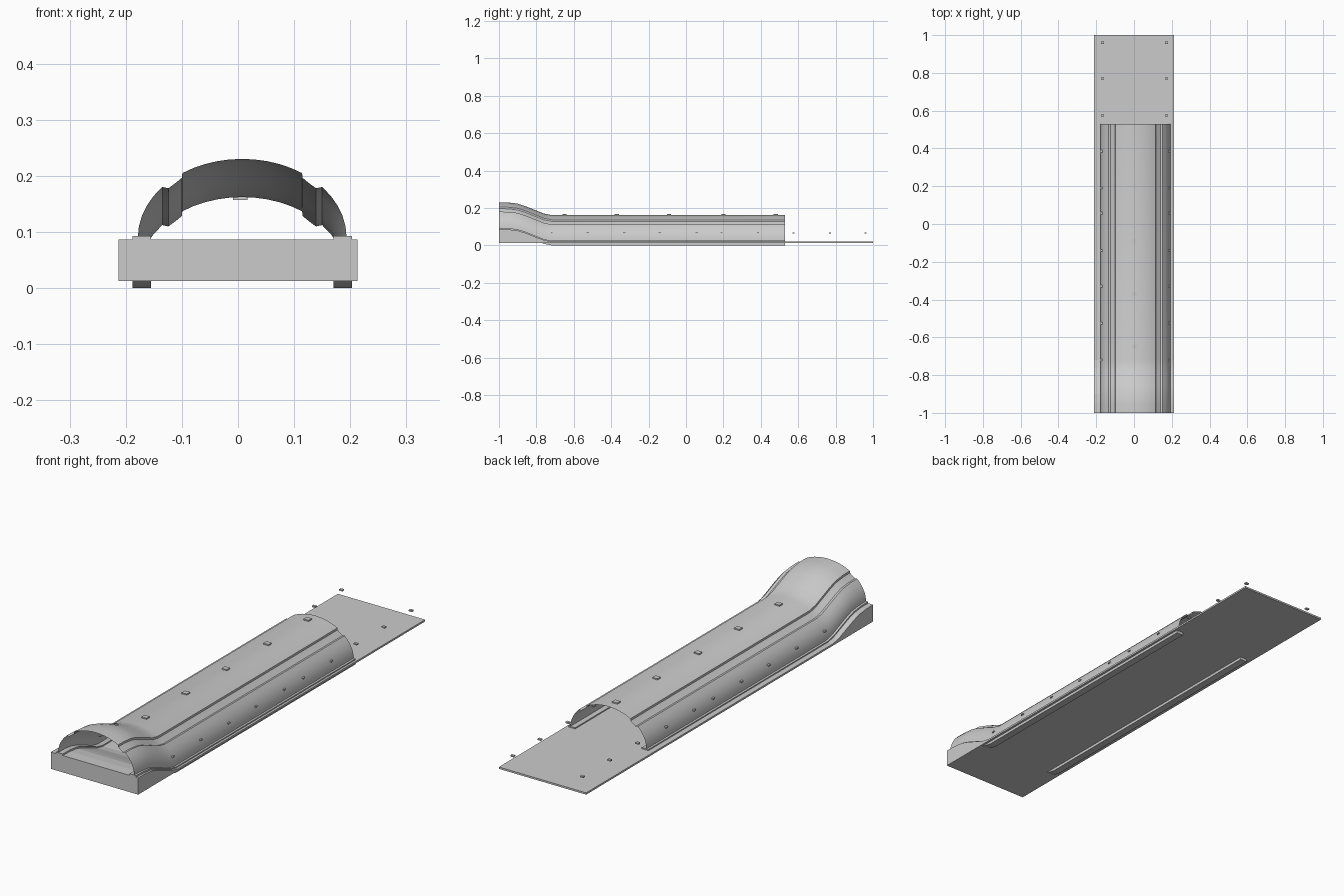
import bpy, math

if "Cube" in bpy.data.objects:
    bpy.data.objects.remove(bpy.data.objects["Cube"])

CX = 0.0075          # centre line of the cover
RX = 0.186           # half width of the cover
# (y, lift) path shared by the base, rails and cover
PATH = [(-1.0, 0.068), (-0.95, 0.067), (-0.9, 0.061), (-0.86, 0.048),
        (-0.8, 0.024), (-0.76, 0.008), (-0.72, 0.0), (0.53, 0.0)]


def make(name, verts, faces):
    me = bpy.data.meshes.new(name)
    me.from_pydata(verts, [], faces)
    me.update()
    ob = bpy.data.objects.new(name, me)
    bpy.context.collection.objects.link(ob)
    return ob


def smooth(ob, angle=35):
    bpy.ops.object.select_all(action='DESELECT')
    ob.select_set(True)
    bpy.context.view_layer.objects.active = ob
    bpy.ops.object.shade_smooth_by_angle(angle=math.radians(angle))


def sweep(name, section, closed=False):
    """Carry an x/z section along PATH, lifting it with the ramp."""
    n = len(section)
    verts = [(x, y, z + lift) for y, lift in PATH for x, z in section]
    faces = []
    for i in range(len(PATH) - 1):
        for j in range(n if closed else n - 1):
            k = (j + 1) % n
            faces.append((i*n + j, i*n + k, (i+1)*n + k, (i+1)*n + j))
    if closed:
        faces += [tuple(range(n))[::-1],
                  tuple(range((len(PATH)-1)*n, len(PATH)*n))]
    ob = make(name, verts, faces)
    smooth(ob)
    return ob


def box(name, loc, size):
    x, y, z = (s / 2 for s in size)
    v = [(loc[0]+a*x, loc[1]+b*y, loc[2]+c*z)
         for a in (-1, 1) for b in (-1, 1) for c in (-1, 1)]
    f = [(0, 1, 3, 2), (4, 6, 7, 5), (0, 4, 5, 1),
         (2, 3, 7, 6), (0, 2, 6, 4), (1, 5, 7, 3)]
    return make(name, v, f)


# base plate with raised front ramp
top = [(y, 0.02 + lift * 0.97) for y, lift in PATH[:-1]] + [(1.0, 0.02)]
side = [(-1.0, 0.012)] + top + [(1.0, 0.012)]
n = len(side)
verts = [(x, y, z) for x in (-0.213, 0.213) for y, z in side]
faces = [tuple(range(n))[::-1], tuple(range(n, 2*n))]
faces += [(i, (i+1) % n, n + (i+1) % n, n + i) for i in range(n)]
make("base_plate", verts, faces)


# arched cover with a shallow groove along each shoulder
def arch(deg, inset=0.0):
    a = math.radians(deg)
    return (CX + (RX - inset) * math.cos(a), 0.022 + (0.14 - inset) * math.sin(a))


half = [arch(d) for d in (0, 8, 16, 24, 32, 40)]
half += [arch(42, 0.009), arch(48, 0.009), arch(53, 0.007)]
half += [arch(d) for d in (55, 62, 69, 76, 83)]
section = half + [arch(90)] + [(2*CX - x, z) for x, z in reversed(half)]
sweep("arched_cover", section)

# side rails that the cover stands on, and trim strips in the grooves
for s, label in ((-1, "left"), (1, "right")):
    a, b = CX + s * 0.1625, CX + s * 0.1955
    sweep(label + "_rail", [(a, 0.0), (b, 0.0), (b, 0.025), (a, 0.025)], True)

# clips along the crown
for i, y in enumerate((-0.65, -0.37, -0.09, 0.20, 0.48)):
    box(f"crown_clip_{i}", (0.004, y, 0.162), (0.025, 0.022, 0.010))

# side bolts, continuing past the end of the cover
for i, y in enumerate((-0.72, -0.525, -0.33, -0.14, 0.057, 0.19, 0.385, 0.575, 0.77, 0.96)):
    left, right = (-0.17, 0.182) if y < 0.5 else (-0.167, 0.173)
    for x, label in ((left, "left"), (right, "right")):
        box(f"{label}_bolt_{i}", (x, y, 0.065), (0.016, 0.012, 0.006))
